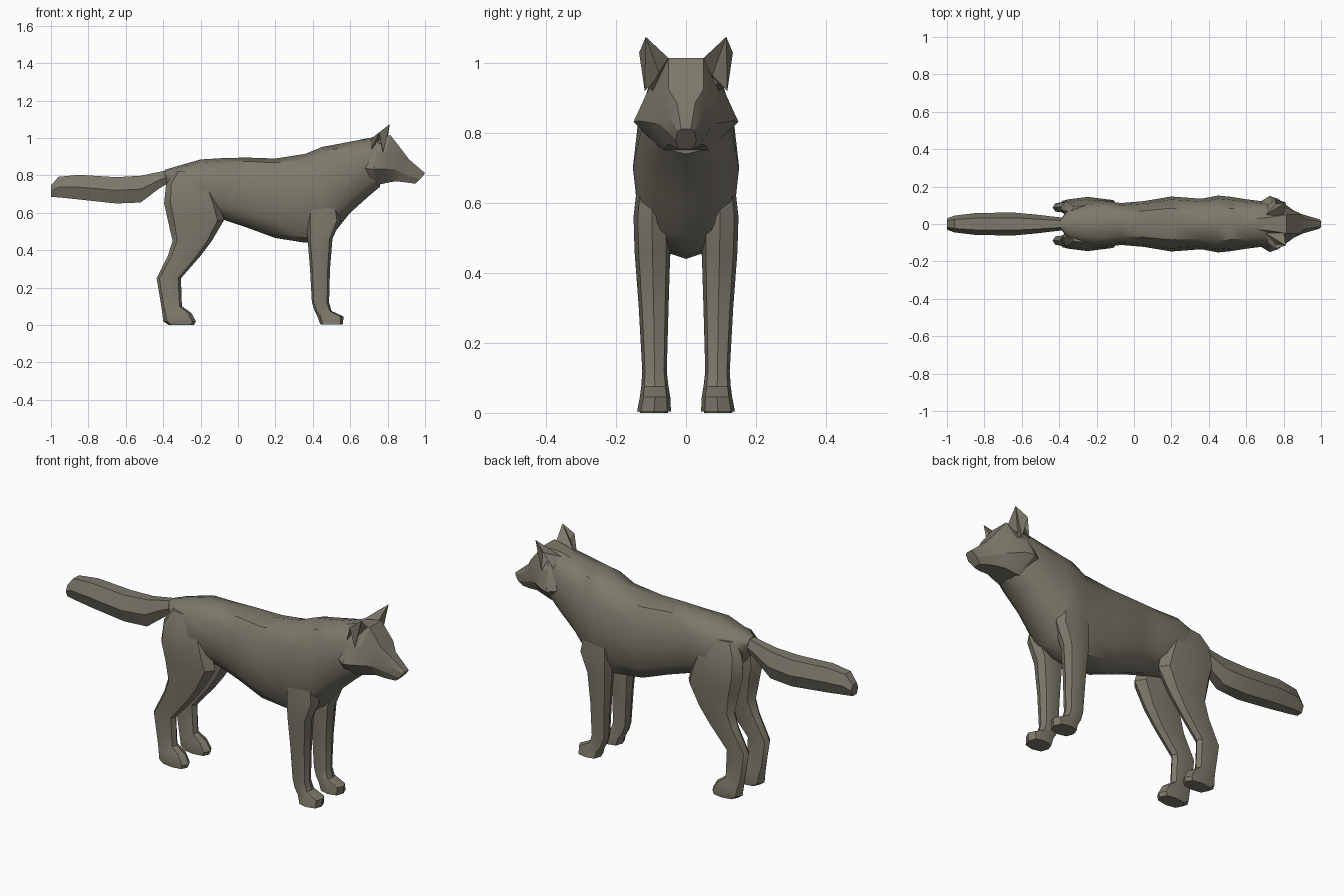
import bpy
import bmesh
from math import cos, sin, pi, radians, copysign

cube = bpy.data.objects.get("Cube")
if cube:
    bpy.data.objects.remove(cube, do_unlink=True)

# Single fur colour
fur = bpy.data.materials.new("olive_grey_fur")
fur.use_nodes = True
colour = (0.205, 0.19, 0.145, 1)
fur.diffuse_color = colour
fur.node_tree.nodes["Principled BSDF"].inputs["Base Color"].default_value = colour


def finish(name, bm, mirrored=False, angle=32):
    """Turn a bmesh into a shaded object, optionally paired across y = 0."""
    bmesh.ops.recalc_face_normals(bm, faces=bm.faces)
    mesh = bpy.data.meshes.new(name)
    bm.to_mesh(mesh)
    bm.free()
    mesh.materials.append(fur)
    obj = bpy.data.objects.new(name, mesh)
    bpy.context.collection.objects.link(obj)
    bpy.ops.object.select_all(action="DESELECT")
    bpy.context.view_layer.objects.active = obj
    obj.select_set(True)
    bpy.ops.object.shade_smooth_by_angle(angle=radians(angle))
    if mirrored:
        mod = obj.modifiers.new("pair", "MIRROR")
        mod.use_axis = (False, True, False)
        mod.use_mirror_merge = False
    return obj


def loft(name, rings, mirrored=False, angle=32):
    """Skin a list of equal rings and close both ends."""
    bm = bmesh.new()
    loops = [[bm.verts.new(p) for p in ring] for ring in rings]
    for low, high in zip(loops, loops[1:]):
        for i in range(len(low)):
            j = (i + 1) % len(low)
            bm.faces.new((low[i], low[j], high[j], high[i]))
    bm.faces.new(loops[0])
    bm.faces.new(loops[-1])
    return finish(name, bm, mirrored, angle)


def oval(a0, a1, b0, b1, sides, power):
    """Rounded outline filling the box a0..a1 by b0..b1."""
    def bend(v):
        return copysign(abs(v) ** power, v) if abs(v) > 1e-6 else 0
    steps = [2 * pi * i / sides for i in range(sides)]
    return [((a0 + a1) / 2 + (a1 - a0) / 2 * bend(cos(t)),
             (b0 + b1) / 2 + (b1 - b0) / 2 * bend(sin(t))) for t in steps]


def along_x(stations, sides, power):
    return [[(x, y, z) for y, z in oval(-w, w, low, high, sides, power)]
            for x, low, high, w in stations]


def along_z(stations, sides=8, power=0.75):
    return [[(x, y, z) for x, y in oval(x0, x1, y0, y1, sides, power)]
            for z, x0, x1, y0, y1 in stations]


# Torso and neck: x, underside, back, half width
torso = [
    (-.39, .77, .83, .03), (-.34, .68, .845, .09), (-.2, .59, .885, .13),
    (-.07, .56, .893, .112), (.05, .52, .895, .122), (.2, .465, .89, .147),
    (.36, .44, .915, .135), (.45, .45, .952, .152), (.52, .5, .965, .145),
    (.6, .6, .98, .132), (.7, .69, 1.0, .12), (.76, .74, 1.0, .1),
]
loft("torso", along_x(torso, 12, .8), angle=40)

# Tail: x, underside, top, half width
tail = [
    (-.34, .77, .84, .03), (-.42, .725, .825, .038), (-.52, .645, .808, .05),
    (-.65, .64, .8, .062), (-.85, .662, .812, .058), (-.96, .675, .8, .045),
    (-1.0, .68, .75, .03),
]
loft("tail", along_x(tail, 6, .9), angle=40)

# Front legs: height, then x range and y range
front_leg = [
    (.74, .38, .52, .05, .13), (.56, .365, .55, .045, .15),
    (.46, .372, .505, .045, .147), (.3, .385, .492, .05, .135),
    (.12, .395, .487, .055, .125), (.075, .41, .5, .05, .128),
    (.045, .425, .565, .045, .132), (.004, .44, .56, .043, .14),
]
loft("front_legs", along_z(front_leg), mirrored=True)

# Hind legs: thigh, hock and paw
hind_leg = [
    (.82, -.34, -.18, .03, .1), (.75, -.385, -.14, .02, .13),
    (.65, -.395, -.1, .02, .145), (.56, -.375, -.075, .03, .14),
    (.45, -.35, -.14, .045, .132), (.37, -.375, -.2, .055, .125),
    (.25, -.435, -.305, .06, .118), (.1, -.41, -.3, .06, .118),
    (.065, -.405, -.25, .052, .128), (.02, -.4, -.225, .05, .135),
    (0, -.37, -.235, .052, .132),
]
loft("hind_legs", along_z(hind_leg), mirrored=True)


def head_ring(half):
    """Complete a half outline that runs from crown to chin."""
    return half + [(x, -y, z) for x, y, z in reversed(half)]


# Head: nape, cheek ruff, face, muzzle and nose
head = [
    [(.66, .03, .985), (.66, .08, .93), (.66, .11, .84), (.68, .06, .74)],
    [(.72, .035, 1.005), (.74, .105, .93), (.725, .15, .832), (.75, .065, .75)],
    [(.815, .05, 1.015), (.79, .095, .92), (.77, .135, .835), (.82, .055, .765)],
    [(.885, .05, .925), (.86, .07, .885), (.85, .075, .825), (.85, .045, .768)],
    [(.915, .026, .885), (.905, .05, .85), (.905, .048, .8), (.9, .038, .762)],
    [(1.0, .014, .812), (.995, .024, .806), (.975, .03, .78), (.95, .02, .755)],
]
loft("head", [head_ring(half) for half in head], angle=20)

# Ears: hollow-fronted fans meeting at the tip
bm = bmesh.new()
tip = bm.verts.new((.812, .115, 1.075))
rim = [bm.verts.new(p) for p in (
    (.8, .04, 1.005), (.765, .075, .965), (.775, .118, .92),
    (.755, .134, 1.03), (.715, .1, .94), (.705, .05, .99))]
for i, vert in enumerate(rim):
    bm.faces.new((tip, vert, rim[(i + 1) % len(rim)]))
bm.faces.new(rim)
finish("ears", bm, mirrored=True, angle=20)
